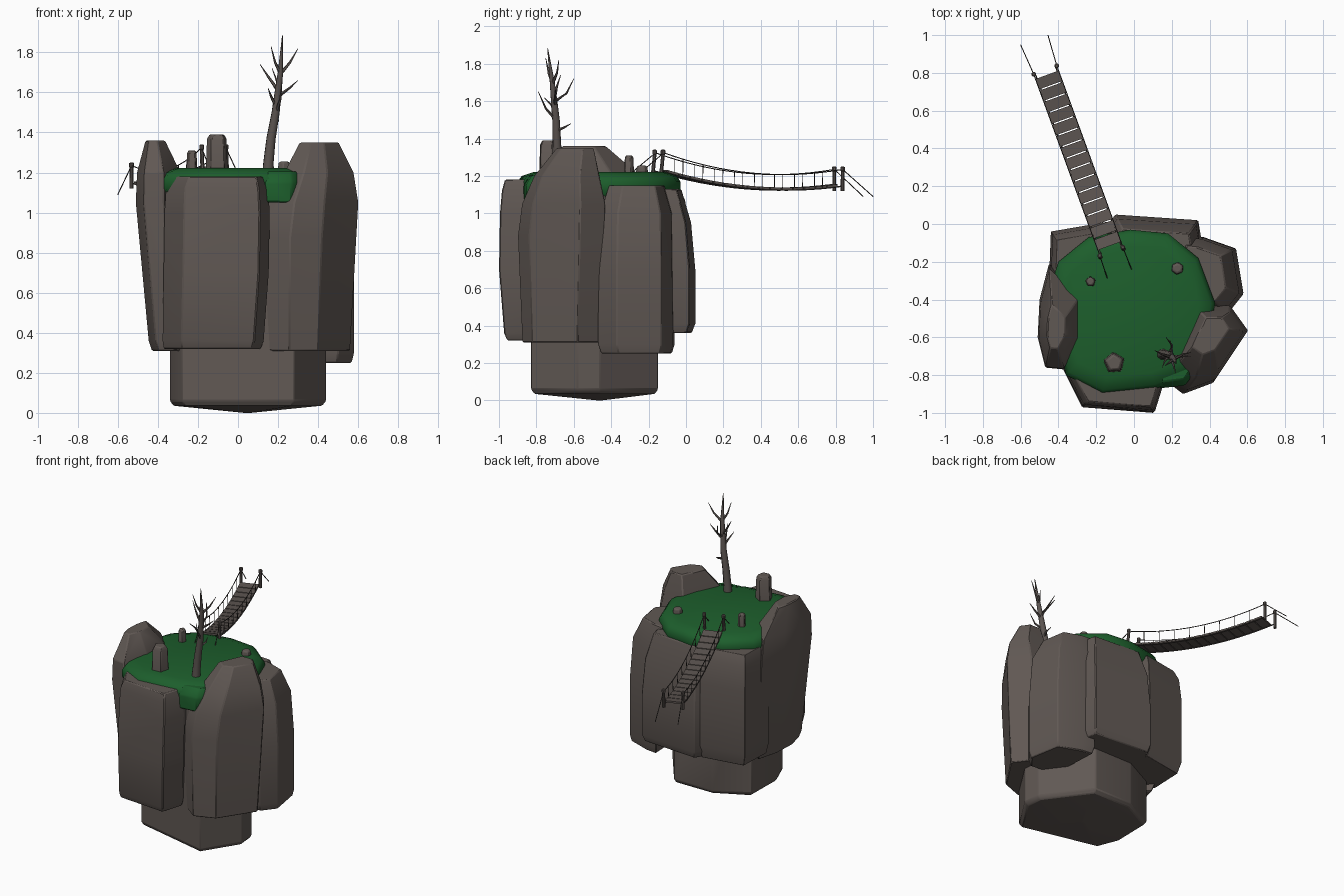
import bpy, bmesh, math
from mathutils import Vector

if "Cube" in bpy.data.objects:
    bpy.data.objects.remove(bpy.data.objects["Cube"])


def material(name, rgb):
    m = bpy.data.materials.new(name)
    m.diffuse_color = (*rgb, 1)
    m.use_nodes = True
    m.node_tree.nodes["Principled BSDF"].inputs["Base Color"].default_value = m.diffuse_color
    return m


ROCK = material("grey brown rock", (0.118, 0.098, 0.088))
GRASS = material("dark green grass", (0.012, 0.112, 0.025))
WOOD = material("weathered wood", (0.105, 0.088, 0.08))
ROPE = material("dark rope", (0.05, 0.042, 0.038))


def finish(bm, name, mat, bevel=0, angle=30):
    bmesh.ops.recalc_face_normals(bm, faces=bm.faces)
    me = bpy.data.meshes.new(name)
    bm.to_mesh(me)
    bm.free()
    me.materials.append(mat)
    ob = bpy.data.objects.new(name, me)
    bpy.context.collection.objects.link(ob)
    if bevel:
        b = ob.modifiers.new("worn edges", 'BEVEL')
        b.width, b.segments, b.limit_method = bevel, 1, 'ANGLE'
        b.angle_limit = math.radians(25)
    bpy.ops.object.select_all(action='DESELECT')
    ob.select_set(True)
    bpy.context.view_layer.objects.active = ob
    bpy.ops.object.shade_smooth_by_angle(angle=math.radians(angle))
    return ob


def rock(name, outline, levels, mat=ROCK, bevel=0.006, angle=30):
    """Hull of a footprint repeated at levels (z, scale, dx, dy)."""
    cx = sum(p[0] for p in outline) / len(outline)
    cy = sum(p[1] for p in outline) / len(outline)
    bm = bmesh.new()
    for z, s, dx, dy in levels:
        for x, y in outline:
            bm.verts.new((cx + (x - cx) * s + dx, cy + (y - cy) * s + dy, z))
    hull = bmesh.ops.convex_hull(bm, input=bm.verts)
    loose = {v for v in hull["geom_interior"] if isinstance(v, bmesh.types.BMVert)}
    bmesh.ops.delete(bm, geom=list(loose), context='VERTS')
    bmesh.ops.dissolve_limit(bm, angle_limit=math.radians(4), verts=bm.verts, edges=bm.edges)
    return finish(bm, name, mat, bevel, angle)


def add_tube(bm, pts, radii, sides=6):
    pts = [Vector(p) for p in pts]
    rings = []
    for i, p in enumerate(pts):
        d = (pts[min(i + 1, len(pts) - 1)] - pts[max(i - 1, 0)]).normalized()
        u = d.cross(Vector((0.31, 0.95, 0.02)) if abs(d.z) > 0.7 else Vector((0, 0, 1))).normalized()
        w = d.cross(u)
        r = radii[i] if isinstance(radii, (list, tuple)) else radii
        rings.append([bm.verts.new(p + r * (u * math.cos(a) + w * math.sin(a)))
                      for a in (2 * math.pi * k / sides for k in range(sides))])
    for a, b in zip(rings, rings[1:]):
        for k in range(sides):
            bm.faces.new((a[k], a[(k + 1) % sides], b[(k + 1) % sides], b[k]))
    bm.faces.new(rings[0])
    bm.faces.new(rings[-1])


# central column
rock("base_column", [(-.34, -.55), (-.28, -.7), (.28, -.83), (.44, -.58), (.43, -.46), (.2, -.15), (-.1, -.15), (-.335, -.27)],
     [(0, .04, .01, 0), (.035, .95, 0, 0), (.06, 1, 0, 0), (1.1, 1, 0, 0)])

# surrounding cliff slabs
rock("front_slab", [(-.37, -.78), (-.27, -.97), (.11, -1.0), (.16, -.84), (.1, -.68), (-.3, -.65)],
     [(.32, .92, -.025, .03), (.36, .96, -.02, .02), (.7, 1, -.005, 0), (1.0, 1, 0, .005), (1.12, .97, 0, .01), (1.18, .88, .005, .01)])
rock("front_right_slab", [(.13, -.8), (.26, -.9), (.42, -.84), (.6, -.57), (.5, -.43), (.3, -.43)],
     [(.31, .9, -.015, 0), (.5, .95, -.01, 0), (.88, 1, 0, 0), (1.05, .95, .015, .01), (1.2, .74, .04, .025), (1.35, .42, .04, .07)])
rock("right_slab", [(.28, -.06), (.37, -.07), (.54, -.13), (.58, -.37), (.5, -.47), (.3, -.45)],
     [(.25, .92, 0, 0), (.3, 1, 0, 0), (.7, 1, 0, 0), (1.0, .95, -.015, 0), (1.15, .72, -.05, .0)])
rock("back_right_slab", [(-.15, -.03), (-.1, .05), (.34, .02), (.36, -.1), (.25, -.27), (-.1, -.27)],
     [(.36, .94, 0, -.01), (.41, 1, 0, 0), (.7, 1, 0, 0), (.95, .95, 0, -.015), (1.13, .8, 0, -.045)])
rock("back_left_slab", [(-.44, -.04), (-.12, .015), (-.08, -.2), (-.2, -.36), (-.45, -.3)],
     [(.36, .93, .01, -.01), (.45, 1, 0, 0), (.9, 1, 0, 0), (1.07, .95, 0, -.01), (1.14, .82, 0, -.02)])
rock("left_slab", [(-.45, -.21), (-.5, -.4), (-.51, -.6), (-.47, -.76), (-.37, -.77), (-.28, -.6), (-.28, -.37)],
     [(.31, .8, .06, 0), (.36, .86, .05, 0), (.7, .96, .02, 0), (1.05, 1, 0, 0), (1.2, .94, 0, -.01), (1.36, .42, -.01, -.03)])

# grass cap and its hanging lip
rock("grass_cap", [(-.44, -.32), (-.4, -.2), (-.24, -.07), (-.02, -.03), (.18, -.05), (.34, -.18), (.43, -.42),
                   (.38, -.68), (.3, -.8), (.12, -.87), (-.17, -.9), (-.36, -.8), (-.41, -.6)],
     [(1.09, .96, 0, 0), (1.12, 1, 0, 0), (1.17, 1, 0, 0), (1.2, .95, 0, 0), (1.222, .8, 0, 0), (1.23, .45, 0, 0)],
     GRASS, 0, 45)
rock("grass_lip", [(.135, -.87), (.27, -.855), (.305, -.81), (.3, -.62), (.13, -.6)],
     [(1.05, .97, -.003, 0), (1.15, 1, 0, 0), (1.205, .88, 0, .02)], GRASS, 0.008, 45)


# loose stones on the grass
def ngon(x, y, r, n, a0):
    return [(x + r * math.cos(a0 + 2 * math.pi * k / n), y + r * math.sin(a0 + 2 * math.pi * k / n)) for k in range(n)]


for name, x, y, r, z, n in [("standing_stone", -.105, -.735, .06, 1.39, 5),
                            ("small_upright_stone", -.23, -.305, .03, 1.31, 5),
                            ("flat_stone", .23, -.235, .034, 1.255, 6)]:
    rock(name, ngon(x, y, r, n, .4),
         [(1.18, 1, 0, 0), (1.22, 1, 0, 0), (1.2 + (z - 1.2) * .88, .88, 0, 0), (z, .65, 0, 0)], bevel=.004)

# bare tree: bent trunk with tapering branches
bm = bmesh.new()
add_tube(bm, [(.15, -.69, 1.17), (.152, -.69, 1.25), (.165, -.69, 1.37), (.188, -.695, 1.5), (.2, -.705, 1.6),
              (.212, -.715, 1.7), (.222, -.74, 1.885)], [.033, .027, .024, .021, .018, .014, .002], 8)
for a, m, b in [((.2, -.705, 1.61), (.15, -.69, 1.68), (.11, -.67, 1.74)),
                ((.21, -.715, 1.7), (.185, -.735, 1.75), (.165, -.75, 1.83)),
                ((.21, -.715, 1.69), (.26, -.69, 1.75), (.3, -.68, 1.82)),
                ((.2, -.7, 1.58), (.255, -.7, 1.62), (.3, -.7, 1.66)),
                ((.2, -.7, 1.6), (.2, -.64, 1.64), (.17, -.6, 1.72)),
                ((.19, -.695, 1.5), (.21, -.75, 1.56), (.22, -.79, 1.65)),
                ((.185, -.695, 1.44), (.2, -.65, 1.46), (.19, -.615, 1.48)),
                ((.19, -.7, 1.53), (.165, -.72, 1.58), (.15, -.76, 1.62))]:
    add_tube(bm, [a, m, b], [.010, .006, .0015], 5)
finish(bm, "bare_tree", WOOD, angle=50)

# rope bridge
START, END = Vector((-.12, -.145, 0)), Vector((-.47, .815, 0))
ALONG = (END - START).normalized()
SIDE = Vector((ALONG.y, -ALONG.x, 0))


def at(t, offset, z):
    p = START.lerp(END, t) + SIDE * offset
    p.z = z
    return p


def deck_z(t):
    return 1.23 - .292 * t + .212 * t * t


def rail_z(t):
    return 1.325 - .35 * t + .26 * t * t


# planks follow the sag of the deck
bm = bmesh.new()
COUNT = 15
for i in range(COUNT):
    t0 = .03 + .95 * i / COUNT
    t1 = t0 + .95 / COUNT * .9
    verts = [bm.verts.new(at(t, s, deck_z(t) + h)) for h in (-.004, .009)
             for t, s in ((t0, -.063), (t0, .063), (t1, .063), (t1, -.063))]
    for f in ((0, 1, 2, 3), (4, 5, 6, 7), (0, 1, 5, 4), (1, 2, 6, 5), (2, 3, 7, 6), (3, 0, 4, 7)):
        bm.faces.new([verts[k] for k in f])
finish(bm, "bridge_planks", WOOD)

# posts with a small cap
bm = bmesh.new()
for s in (-.065, .065):
    for t, lo, hi in ((0, 1.17, 1.34), (1, 1.12, 1.25)):
        lean = .015 if t == 0 else 0
        add_tube(bm, [at(t - lean, s, lo), at(t, s, hi - .025), at(t, s, hi - .022), at(t, s, hi - .004), at(t, s, hi)],
                 [.011, .010, .013, .013, .008], 8)
finish(bm, "bridge_posts", WOOD)

# hand ropes, deck ropes, hangers and end anchors
bm = bmesh.new()
steps = [k / 16 for k in range(17)]
for s in (-.065, .065):
    add_tube(bm, [at(t, s, rail_z(t)) for t in steps], .0028, 5)
    add_tube(bm, [at(t, s * .88, deck_z(t) - .005) for t in steps], .004, 5)
    for k in range(1, 9):
        t = k / 9
        add_tube(bm, [at(t, s * .95, deck_z(t) - .005), at(t, s, rail_z(t))], .0022, 5)
    add_tube(bm, [at(0, s, 1.32), at(-.13, s * 1.05, 1.215)], .0028, 5)
    add_tube(bm, [at(1, s, 1.235), at(1.165, s * 1.18, 1.09)], .0028, 5)
finish(bm, "bridge_ropes", ROPE)
